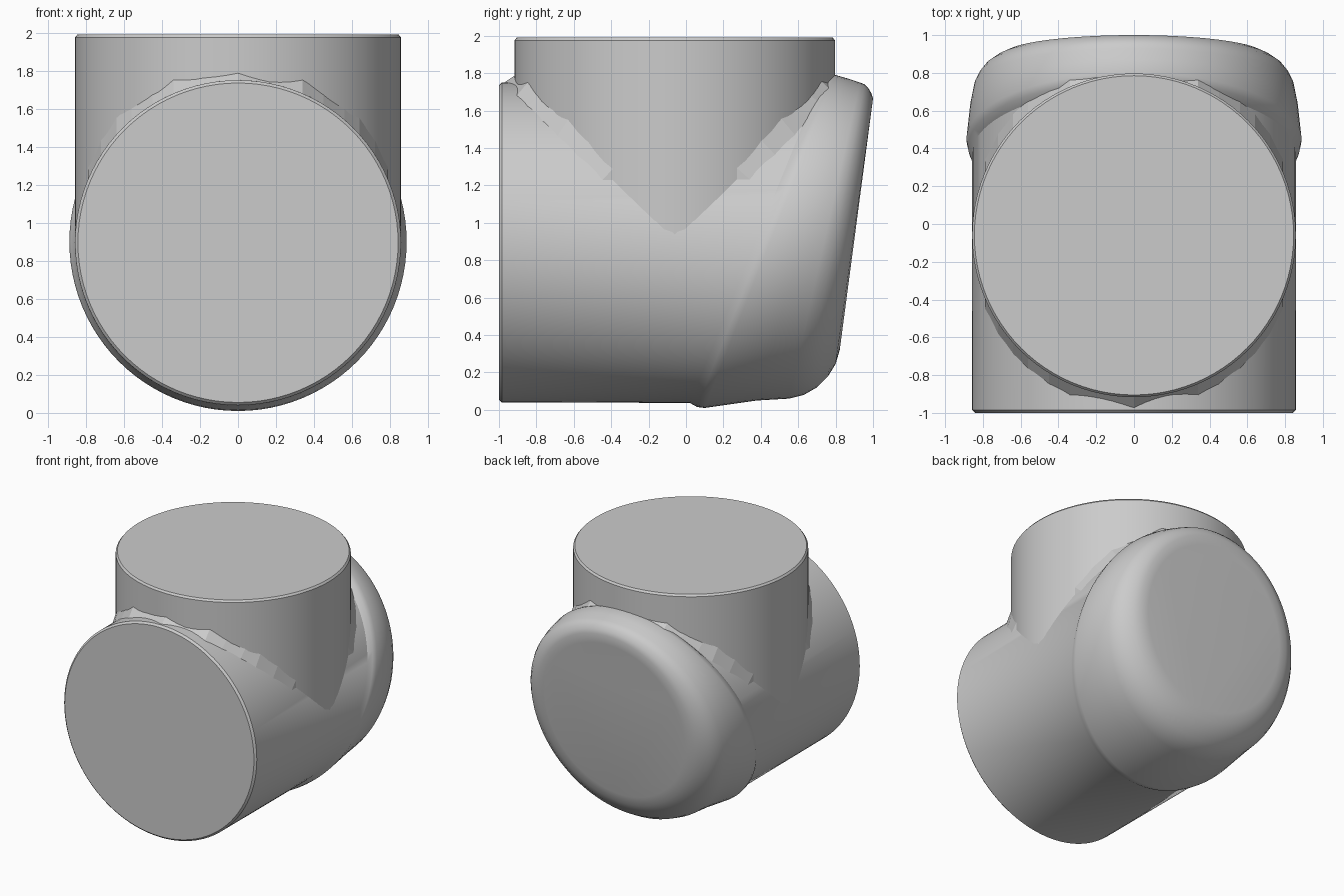
import bpy, bmesh, math

cube = bpy.data.objects.get("Cube")
if cube:
    bpy.data.objects.remove(cube)

SEGMENTS = 96
GREY = (0.6, 0.6, 0.6, 1)
material = bpy.data.materials.new("plain grey")
material.use_nodes = True
material.diffuse_color = GREY
material.node_tree.nodes["Principled BSDF"].inputs["Base Color"].default_value = GREY


def finish(bm, name, angle):
    bmesh.ops.recalc_face_normals(bm, faces=bm.faces)
    mesh = bpy.data.meshes.new(name)
    bm.to_mesh(mesh)
    bm.free()
    obj = bpy.data.objects.new(name, mesh)
    bpy.context.collection.objects.link(obj)
    mesh.materials.append(material)
    bpy.ops.object.select_all(action="DESELECT")
    obj.select_set(True)
    bpy.context.view_layer.objects.active = obj
    if angle:
        bpy.ops.object.shade_smooth_by_angle(angle=math.radians(angle))
    return obj


def loft(name, rings):
    """Skin closed rings of points and cap both ends."""
    bm = bmesh.new()
    loops = [[bm.verts.new(p) for p in ring] for ring in rings]
    for a, b in zip(loops, loops[1:]):
        for i in range(SEGMENTS):
            j = (i + 1) % SEGMENTS
            bm.faces.new((a[i], a[j], b[j], b[i]))
    bm.faces.new(loops[0])
    bm.faces.new(loops[-1])
    return finish(bm, name, 30)


ANGLES = [2 * math.pi * i / SEGMENTS for i in range(SEGMENTS)]


def tilted_ring(y0, z0, y1, z1, half_width):
    """Ellipse spanning a bottom point and a top point in the side plane."""
    ring = []
    for a in ANGLES:
        t = (1 - math.cos(a)) / 2
        ring.append((half_width * math.sin(a), y0 + (y1 - y0) * t, z0 + (z1 - z0) * t))
    return ring


# Horizontal pipe running back into the tilted collar and rounded end cap
profile = [
    (-1.0, 0.055, -1.0, 1.735, 0.842),
    (-0.985, 0.04, -0.985, 1.75, 0.857),
    (0.02, 0.037, 0.72, 1.755, 0.859),
    (0.06, 0.015, 0.76, 1.785, 0.878),
    (0.10, 0.01, 0.80, 1.79, 0.887),
    (0.38, 0.05, 0.87, 1.77, 0.868),
    (0.55, 0.06, 0.93, 1.75, 0.845),
    (0.63, 0.08, 0.955, 1.74, 0.82),
    (0.70, 0.12, 0.975, 1.72, 0.785),
    (0.76, 0.18, 0.99, 1.695, 0.735),
    (0.80, 0.245, 1.0, 1.665, 0.685),
    (0.822, 0.32, 0.99, 1.59, 0.62),
]
loft("horizontal_pipe", [tilted_ring(*row) for row in profile])

# Vertical pipe with a slightly eased top rim
CENTRE_Y, RADIUS = -0.06, 0.857


def flat_ring(z, r):
    return [(r * math.sin(a), CENTRE_Y + r * math.cos(a), z) for a in ANGLES]


loft("vertical_pipe", [flat_ring(0.9, RADIUS), flat_ring(1.975, RADIUS), flat_ring(1.99, 0.845)])

# Faceted stepped fillets where the two pipes meet
STEPS = [(0, 1.79), (0.34, 1.765), (0.45, 1.68), (0.56, 1.61), (0.64, 1.57), (0.72, 1.45), (0.79, 1.3)]


def fillet(name, side):
    bm = bmesh.new()
    points = [(-x, z) for x, z in reversed(STEPS[1:])] + STEPS
    rows = []
    for i, (x, z) in enumerate(points):
        drop = math.sqrt(RADIUS ** 2 - x * x)
        wall = CENTRE_Y + side * (drop - 0.02)
        reach = 0.08 if side < 0 else 0.1
        foot = (x, wall + side * reach, 0.89 + drop)
        rows.append([bm.verts.new(p) for p in ((x, wall, z + 0.01), foot, (x, wall, z - 0.15))])
    for a, b in zip(rows, rows[1:]):
        for i in range(3):
            j = (i + 1) % 3
            bm.faces.new((a[i], a[j], b[j], b[i]))
    bm.faces.new(rows[0])
    bm.faces.new(rows[-1])
    return finish(bm, name, 0)


fillet("front_fillet", -1)
fillet("back_fillet", 1)
